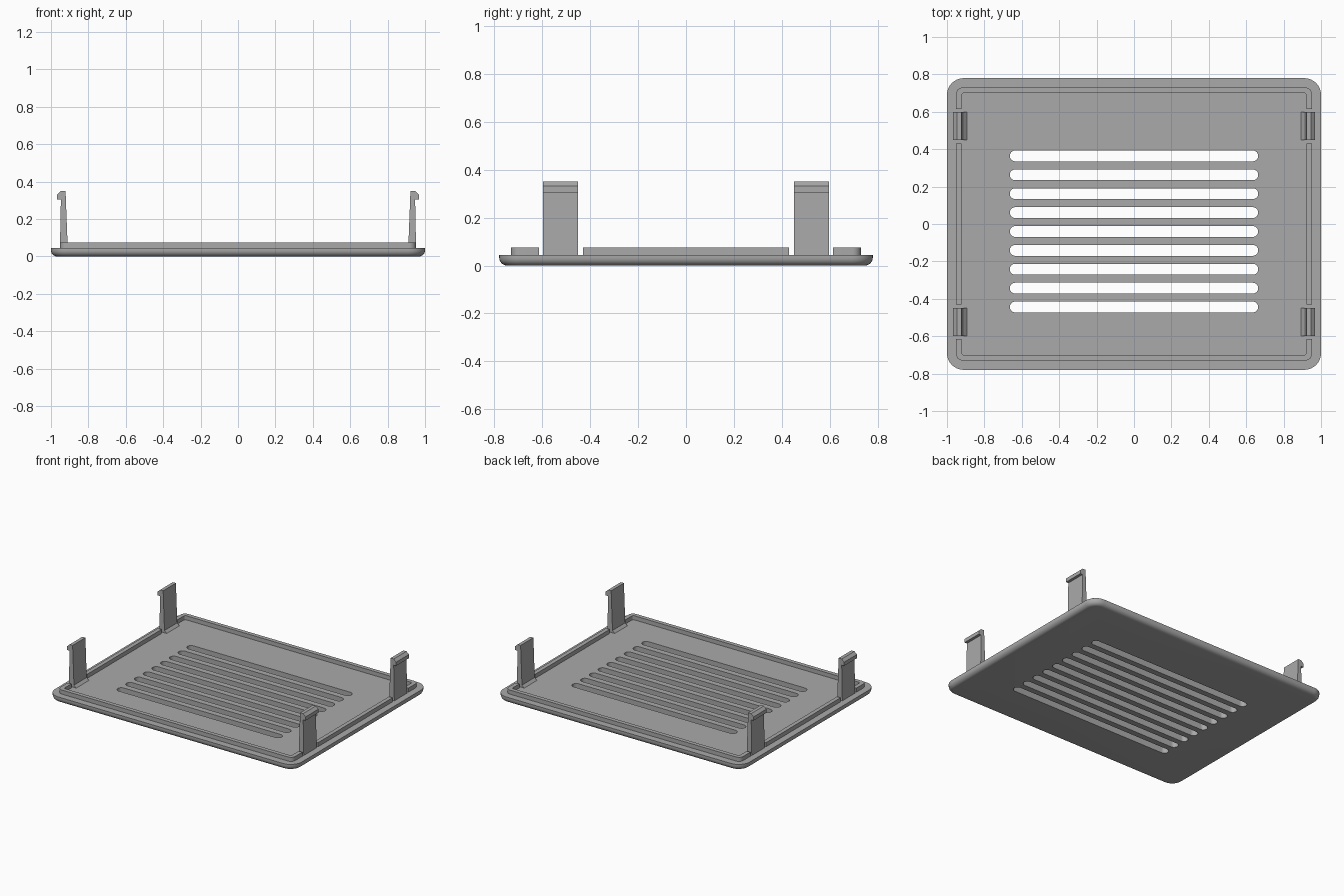
import bpy, bmesh
from math import pi, cos, sin, radians
from mathutils import Vector

if "Cube" in bpy.data.objects:
    bpy.data.objects.remove(bpy.data.objects["Cube"])

grey = bpy.data.materials.new("matte grey")
grey.use_nodes = True
colour = (0.4, 0.4, 0.4, 1)
grey.diffuse_color = colour
grey.node_tree.nodes["Principled BSDF"].inputs["Base Color"].default_value = colour

PLATE_TOP, LIP_TOP = 0.045, 0.075
HALF_X, HALF_Y = 1.0, 0.78


def arc(cx, cy, r, start, end, steps=8):
    """Points on an arc, angles in degrees."""
    angles = [radians(start + (end - start) * i / steps) for i in range(steps + 1)]
    return [(cx + r * cos(a), cy + r * sin(a)) for a in angles]


def rounded_rect(hx, hy, r, cy=0, steps=8):
    """Counter-clockwise rounded rectangle."""
    pts = []
    for i, (sx, sy) in enumerate([(1, 1), (-1, 1), (-1, -1), (1, -1)]):
        pts += arc(sx * (hx - r), cy + sy * (hy - r), r, 90 * i, 90 * i + 90, steps)
    return pts


def prism(bm, points, offset):
    """Extrude a closed outline of 3D points along an offset."""
    face = bm.faces.new([bm.verts.new(p) for p in points])
    geom = bmesh.ops.extrude_face_region(bm, geom=[face])["geom"]
    moved = [v for v in geom if isinstance(v, bmesh.types.BMVert)]
    bmesh.ops.translate(bm, verts=moved, vec=offset)


def finish(bm, name):
    bmesh.ops.remove_doubles(bm, verts=bm.verts, dist=1e-5)
    bmesh.ops.recalc_face_normals(bm, faces=bm.faces)
    mesh = bpy.data.meshes.new(name)
    bm.to_mesh(mesh)
    bm.free()
    mesh.materials.append(grey)
    obj = bpy.data.objects.new(name, mesh)
    bpy.context.collection.objects.link(obj)
    return obj


def activate(obj):
    bpy.ops.object.select_all(action='DESELECT')
    obj.select_set(True)
    bpy.context.view_layer.objects.active = obj


def smooth(obj):
    activate(obj)
    bpy.ops.object.shade_smooth_by_angle(angle=radians(35))


# Cover plate: stacked outlines give the rounded lower edge
bm = bmesh.new()
fillet = 0.033
rings = []
for inset, z in arc(fillet, fillet, fillet, 270, 180, 6) + [(0, PLATE_TOP)]:
    outline = rounded_rect(HALF_X - inset, HALF_Y - inset, 0.09 - inset)
    rings.append([bm.verts.new((x, y, z)) for x, y in outline])
for low, high in zip(rings, rings[1:]):
    for i in range(len(low)):
        bm.faces.new((low[i - 1], low[i], high[i], high[i - 1]))
bm.faces.new(rings[0])
bm.faces.new(rings[-1])
plate = finish(bm, "cover_plate")

# Nine vent slots cut through the plate
bm = bmesh.new()
for i in range(9):
    slot = rounded_rect(0.664, 0.029, 0.0289, cy=-0.444 + i * 0.101)
    prism(bm, [(x, y, -0.1) for x, y in slot], (0, 0, 0.3))
cutter = finish(bm, "slot_cutter")
cutter.hide_render = True
cut = plate.modifiers.new("vents", 'BOOLEAN')
cut.operation, cut.solver, cut.object = 'DIFFERENCE', 'EXACT', cutter
activate(plate)
bpy.ops.object.modifier_apply(modifier=cut.name)
bpy.data.objects.remove(cutter)
smooth(plate)

# Locating lip: two end channels and two side rails, gapped for the clips
OUT_X, OUT_Y, WALL = 0.951, 0.73, 0.03
bm = bmesh.new()
height = Vector((0, 0, LIP_TOP - PLATE_TOP))
for s in (-1, 1):
    r, ri = 0.035, 0.012
    ix, iy = OUT_X - WALL, OUT_Y - WALL
    channel = [(OUT_X, 0.614)]
    channel += arc(OUT_X - r, OUT_Y - r, r, 0, 90)
    channel += arc(r - OUT_X, OUT_Y - r, r, 90, 180)
    channel += [(-OUT_X, 0.614), (-ix, 0.614)]
    channel += arc(ri - ix, iy - ri, ri, 180, 90)
    channel += arc(ix - ri, iy - ri, ri, 90, 0)
    channel += [(ix, 0.614)]
    prism(bm, [(x, s * y, PLATE_TOP) for x, y in channel], height)
    rail = [(ix, -0.431), (OUT_X, -0.431), (OUT_X, 0.431), (ix, 0.431)]
    prism(bm, [(s * x, y, PLATE_TOP) for x, y in rail], height)
smooth(finish(bm, "locating_lip"))

# Snap clips: tapered stem with a flared foot and an outward hook
clip_profile = [
    (0.893, PLATE_TOP), (0.952, PLATE_TOP), (0.947, 0.305), (0.967, 0.305),
    (0.967, 0.332), (0.947, 0.35), (0.922, 0.35), (0.911, 0.062),
]
for side, s in (("left", 1), ("right", -1)):
    for end, y in (("front", -0.598), ("back", 0.45)):
        bm = bmesh.new()
        prism(bm, [(s * x, y, z) for x, z in clip_profile], (0, 0.148, 0))
        finish(bm, f"{end}_{side}_clip")
